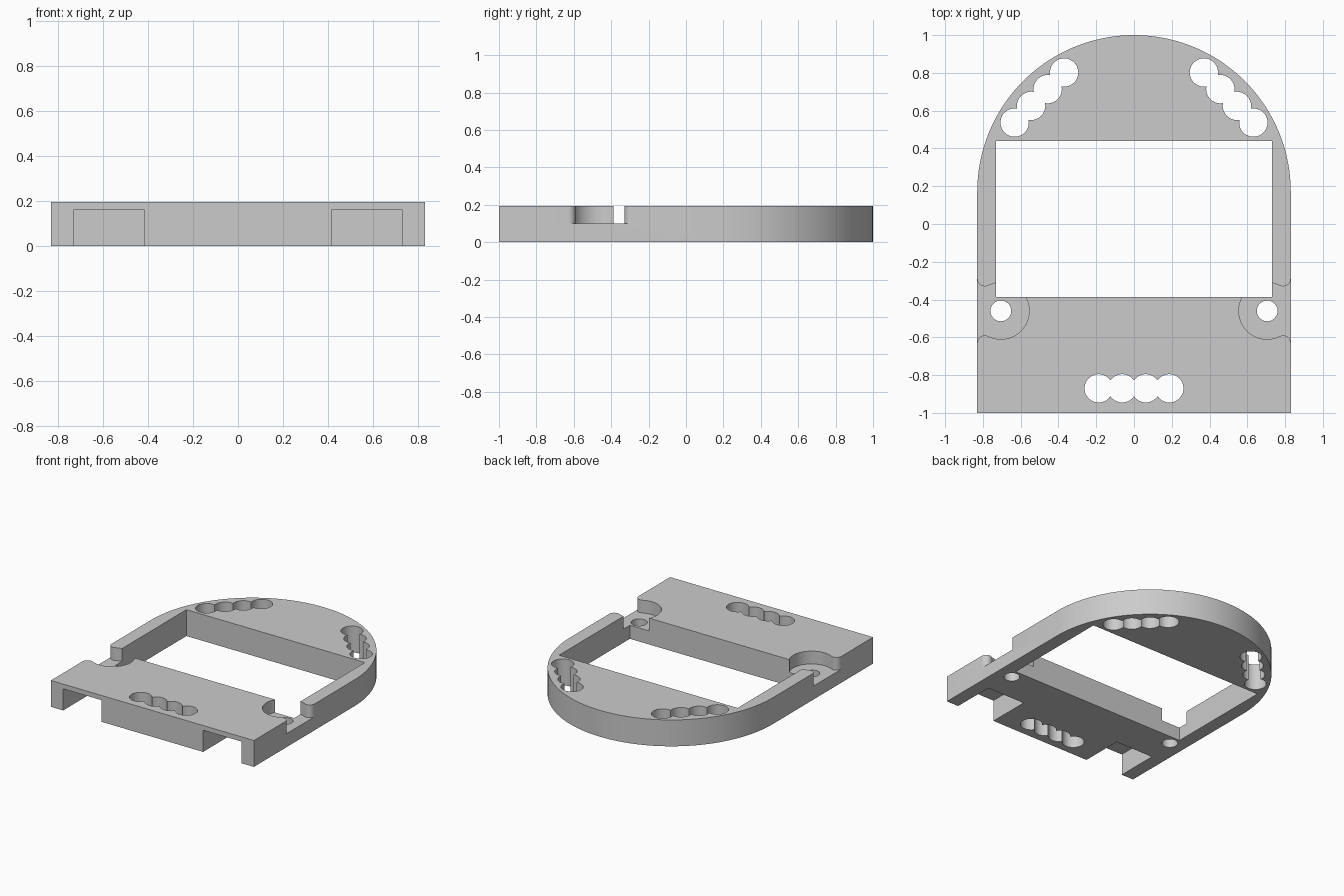
import bpy, bmesh
from math import sin, cos, pi, acos, atan2, sqrt, hypot, radians

cube = bpy.data.objects.get("Cube")
if cube:
    bpy.data.objects.remove(cube, do_unlink=True)

HALF_W, HEIGHT = 0.83, 0.195

grey = bpy.data.materials.new("plain_grey")
grey.use_nodes = True
COLOUR = (0.6, 0.6, 0.6, 1)
grey.diffuse_color = COLOUR
grey.node_tree.nodes["Principled BSDF"].inputs["Base Color"].default_value = COLOUR


def arc(cx, cy, r, a0, a1, steps):
    return [(cx + r * cos(a0 + (a1 - a0) * i / steps),
             cy + r * sin(a0 + (a1 - a0) * i / steps)) for i in range(steps + 1)]


def prism(name, outline, z0, z1):
    """Extrude a flat outline between two heights."""
    bm = bmesh.new()
    face = bm.faces.new([bm.verts.new((x, y, z0)) for x, y in outline])
    top = bmesh.ops.extrude_face_region(bm, geom=[face])["geom"]
    verts = [v for v in top if isinstance(v, bmesh.types.BMVert)]
    bmesh.ops.translate(bm, verts=verts, vec=(0, 0, z1 - z0))
    bmesh.ops.recalc_face_normals(bm, faces=bm.faces)
    mesh = bpy.data.meshes.new(name)
    bm.to_mesh(mesh)
    bm.free()
    mesh.materials.append(grey)
    obj = bpy.data.objects.new(name, mesh)
    bpy.context.collection.objects.link(obj)
    return obj


def box(x0, x1, y0, y1):
    return [(x0, y0), (x1, y0), (x1, y1), (x0, y1)]


def hole_chain(start, end, count, r):
    """Outline of a row of overlapping round holes."""
    dx, dy = end[0] - start[0], end[1] - start[1]
    step, turn = hypot(dx, dy) / (count - 1), atan2(dy, dx)
    open_a = acos(step / 2 / r)
    pts = []
    for side in (0, 1):
        for i in range(count):
            k = (count - 1 - i if side else i) / (count - 1)
            a0 = pi if i == 0 else pi - open_a
            a1 = 0 if i == count - 1 else open_a
            # both runs go clockwise around the chain
            ring = arc(start[0] + dx * k, start[1] + dy * k, r,
                       turn - a0 * -1 - side * pi, turn + a1 - side * pi, 16)
            pts += ring[:-1]
    return pts


def corner_recess(s):
    """Round pocket that opens through the side with rounded lips."""
    cx, cy, r, f = 0.705, -0.46, 0.15, 0.04
    fx = HALF_W - f
    rise = sqrt((r + f) ** 2 - (fx - cx) ** 2)
    a = atan2(rise, fx - cx)
    pts = [(0.95, cy + rise)]
    pts += arc(fx, cy + rise, f, 0, a - pi, 12)
    pts += arc(cx, cy, r, a, 2 * pi - a, 48)[1:-1]
    pts += arc(fx, cy - rise, f, pi - a, 0, 12)
    pts.append((0.95, cy - rise))
    return [(s * x, y) for x, y in pts]


# Plate with a straight front and a half-round back
plate = prism("frame_plate", [(-HALF_W, -1), (HALF_W, -1)]
              + arc(0, 1 - HALF_W, HALF_W, 0, pi, 72), 0, HEIGHT)

# Central window and front row of holes
cutters = [prism("window_cutter", box(-0.73, 0.73, -0.387, 0.44), -0.1, 0.3),
           prism("front_holes_cutter",
                 hole_chain((-0.187, -0.87), (0.187, -0.87), 4, 0.075), -0.1, 0.3)]

# Mirrored openings: back holes, screw holes, corner recesses, underside slots
for s in (-1, 1):
    cutters += [
        prism("back_holes_cutter",
              hole_chain((s * 0.37, 0.802), (s * 0.632, 0.537), 4, 0.075), -0.1, 0.3),
        prism("corner_recess_cutter", corner_recess(s), 0.1, 0.3),
        prism("screw_hole_cutter", arc(s * 0.705, -0.46, 0.055, 0, 2 * pi, 32)[:-1], -0.1, 0.3),
        prism("underside_slot_cutter",
              box(min(s * 0.415, s * 0.73), max(s * 0.415, s * 0.73), -1.1, -0.68), -0.1, 0.16)]

bpy.ops.object.select_all(action='DESELECT')
bpy.context.view_layer.objects.active = plate
plate.select_set(True)
for cutter in cutters:
    cutter.hide_render = True
    mod = plate.modifiers.new(cutter.name, 'BOOLEAN')
    mod.operation, mod.solver, mod.object = 'DIFFERENCE', 'EXACT', cutter
    bpy.ops.object.modifier_apply(modifier=mod.name)
for cutter in cutters:
    bpy.data.objects.remove(cutter, do_unlink=True)

bpy.ops.object.shade_smooth_by_angle(angle=radians(30))
